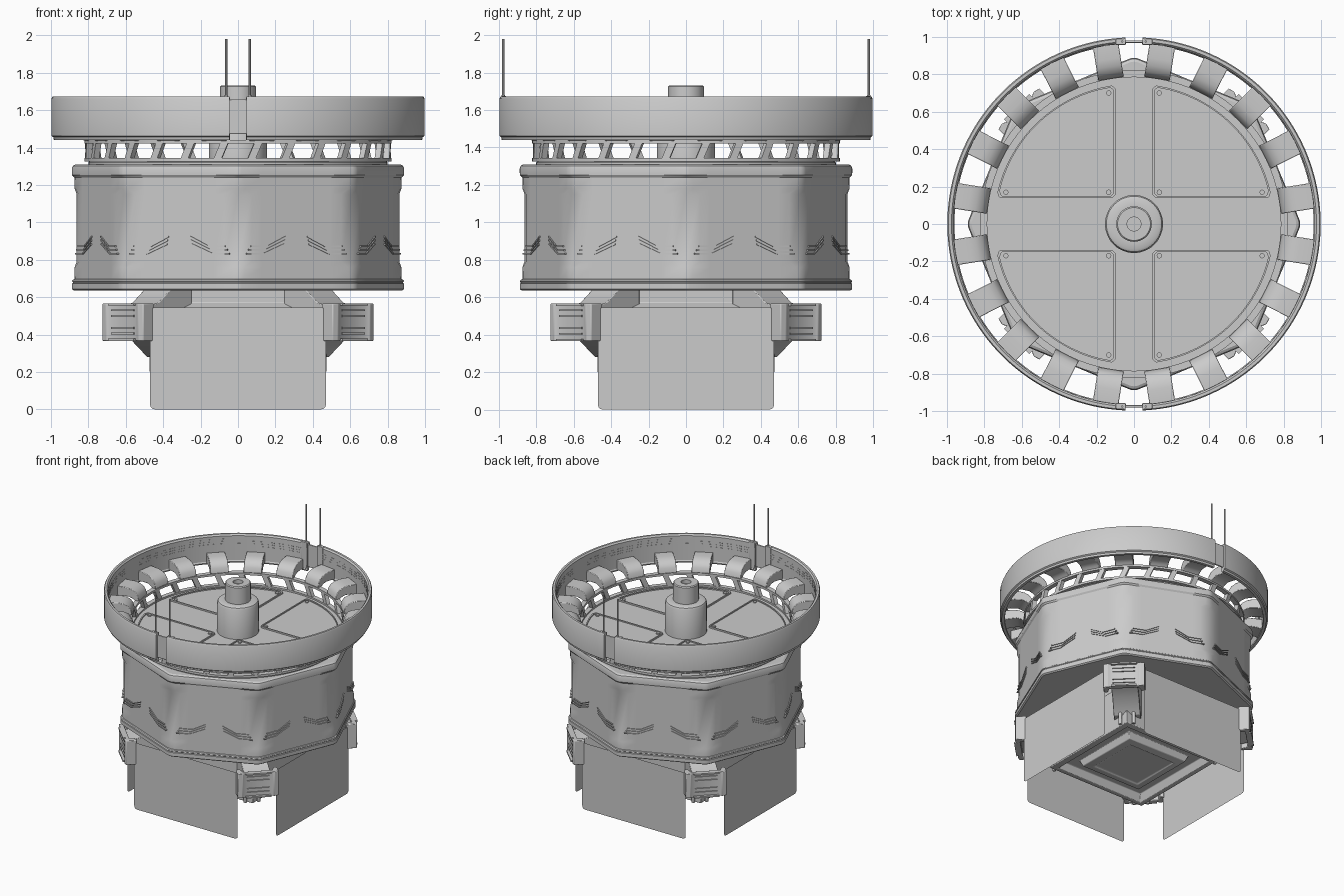
import bpy, bmesh
from math import sin, cos, pi, radians, asin, acos
from mathutils import Matrix, Vector

if "Cube" in bpy.data.objects:
    bpy.data.objects.remove(bpy.data.objects["Cube"])

I = Matrix.Identity(4)
FLAT = Matrix.Rotation(pi / 2, 4, 'X')      # lays a prism profile down into plan
SIDE = Matrix.Rotation(pi / 2, 4, 'Z')      # turns a prism profile to run radially


def T(x, y, z):
    return Matrix.Translation((x, y, z))


def at(deg, r=0, z=0):
    """Frame at a bearing round the axis: local -Y points outward, X is tangent."""
    return Matrix.Rotation(radians(deg), 4, 'Z') @ T(0, -r, z)


def stitch(bm, rings, wrap_u, wrap_v, caps):
    """Skin a list of vertex rings."""
    n, m = len(rings), len(rings[0])
    for i in range(n if wrap_u else n - 1):
        for j in range(m if wrap_v else m - 1):
            a, b = rings[i], rings[(i + 1) % n]
            k = (j + 1) % m
            bm.faces.new((a[j], a[k], b[k], b[j]))
    if caps:
        bm.faces.new(rings[0])
        bm.faces.new(rings[-1])


def prism(bm, pts, d, M=I):
    """Profile in local XZ, extruded by d along local Y (centred)."""
    stitch(bm, [[bm.verts.new(M @ Vector((u, y, v))) for u, v in pts] for y in (-d / 2, d / 2)],
           False, True, True)


def box(bm, sx, sy, sz, M=I):
    x, z = sx / 2, sz / 2
    prism(bm, [(-x, -z), (x, -z), (x, z), (-x, z)], sy, M)


def lathe(bm, prof, n=96, a0=0, a1=360, closed=True, M=I):
    """Revolve (r, z) points; open profiles get end discs."""
    full = a1 - a0 == 360
    angs = [radians(a0 + (a1 - a0) * i / (n if full else n - 1)) for i in range(n)]
    if closed:
        rings = [[bm.verts.new(M @ Vector((r * cos(a), r * sin(a), z))) for r, z in prof] for a in angs]
        stitch(bm, rings, full, True, not full)
    else:
        rings = [[bm.verts.new(M @ Vector((r * cos(a), r * sin(a), z))) for a in angs] for r, z in prof]
        stitch(bm, rings, False, True, True)


def cyl(bm, r, z0, z1, n=12, M=I):
    lathe(bm, [(r, z0), (r, z1)], n, closed=False, M=M)


def finish(name, bm, angle=30, bevel=0):
    bmesh.ops.recalc_face_normals(bm, faces=bm.faces[:])
    me = bpy.data.meshes.new(name)
    bm.to_mesh(me)
    bm.free()
    ob = bpy.data.objects.new(name, me)
    bpy.context.collection.objects.link(ob)
    bpy.ops.object.select_all(action='DESELECT')
    ob.select_set(True)
    bpy.context.view_layer.objects.active = ob
    bpy.ops.object.shade_smooth_by_angle(angle=radians(angle))
    if bevel:
        b = ob.modifiers.new("edge_bevel", 'BEVEL')
        b.width, b.segments, b.limit_method = bevel, 2, 'ANGLE'
    return ob


# Octagonal body: corners on the axes, blunted more deeply at mid height
def octagon(bm, R, z, c):
    out = []
    for k in range(8):
        p, q, s = [Vector((R * cos(a), R * sin(a), z)) for a in [(k + j) * pi / 4 for j in (-1, 0, 1)]]
        u, w = (p - q).normalized(), (s - q).normalized()
        e, f = q + u * c, q + w * c
        out += [bm.verts.new(v) for v in (q + u * .14, e, (e + f) / 2 * 0.7 + q * 0.3, f, q + w * .14)]
    return out


bm = bmesh.new()
stitch(bm, [octagon(bm, *s) for s in [
    (.882, .635, .02), (.893, .643, .02), (.893, .672, .02), (.888, .675, .02), (.888, .68, .02),
    (.893, .684, .02), (.89, .692, .02), (.884, .696, .035), (.884, .76, .04), (.884, .79, .08),
    (.884, 1.15, .08), (.884, 1.18, .04), (.884, 1.24, .035), (.893, 1.252, .02),
    (.894, 1.285, .02), (.888, 1.302, .02), (.873, 1.31, .02)]], False, True, True)
finish("octagonal_body", bm, 25)

# Bent vent strips on every face, two mirrored groups of three
bm = bmesh.new()
ap = .884 * cos(pi / 8)
for k in range(8):
    for s in (-1, 1):
        for i in range(3):
            z, o = .828 + i * .02, i * .012
            low = [(.29 - o, z), (.19 - o, z), (.07 - o / 3, z + .052)]
            pts = low + [(u, v + .008) for u, v in reversed(low)]
            prism(bm, [(s * u, v) for u, v in pts], .014, at(22.5 + 45 * k, ap))
finish("vent_strips", bm)

# Deck drum with quarter panels and screws
bm = bmesh.new()
lathe(bm, [(.8, 1.30), (.8, 1.32), (.79, 1.33)], closed=False)
finish("deck", bm)
bm = bmesh.new()
screws = bmesh.new()
a0, a1 = asin(.17 / .75), acos(.12 / .75)
panel = [(.115, .14), (.715, .14), (.725, .15)]
panel += [(.75 * cos(a0 + (a1 - a0) * i / 16), .75 * sin(a0 + (a1 - a0) * i / 16)) for i in range(17)]
panel += [(.11, .735), (.1, .725), (.1, .155)]
inner = [(.37 + (x - .37) * .965, .4 + (y - .4) * .965) for x, y in panel]
for sx in (-1, 1):
    for sy in (-1, 1):
        M = Matrix.Diagonal((sx, sy, 1, 1))
        layers = [(panel, 1.322), (panel, 1.342), (inner, 1.342), (inner, 1.333)]  # rim, then sunk plate
        stitch(bm, [[bm.verts.new((sx * x, sy * y, z)) for x, y in p] for p, z in layers],
               False, True, True)
        for x, y in [(.135, .17), (.685, .17), (.135, .7)]:
            cyl(screws, .014, 1.325, 1.342, 12, T(sx * x, sy * y, 0))
finish("deck_panels", bm)
finish("deck_screws", screws)

# Central stepped hub
bm = bmesh.new()
lathe(bm, [(.155, 1.32), (.155, 1.57), (.148, 1.583), (.135, 1.59), (.095, 1.59), (.095, 1.725),
           (.088, 1.732), (.037, 1.732), (.037, 1.70)], 48, closed=False)
finish("centre_hub", bm)

# Window lattice: two hoops joined by bars, all leaning the same way
bm = bmesh.new()
for z0, z1 in ((1.325, 1.343), (1.422, 1.44)):
    lathe(bm, [(.785, z0), (.822, z0), (.822, z1), (.785, z1)])
for k in range(28):
    s, w = .018, .021
    prism(bm, [(-s - w, 1.34), (-s + w, 1.34), (s + w, 1.425), (s - w, 1.425)],
          .032, at(360 / 28 * (k + .5), .803))
finish("window_lattice", bm)

# Twenty curved brackets carrying the outer ring
bm = bmesh.new()
side = [(.967, 1.445), (.967, 1.53), (.89, 1.532), (.85, 1.525), (.815, 1.507), (.795, 1.48),
        (.786, 1.44), (.82, 1.435), (.84, 1.45), (.87, 1.46), (.93, 1.455)]
for k in range(20):
    prism(bm, [(-r, z) for r, z in side], .138, at(9 + 18 * k) @ SIDE)
finish("ring_brackets", bm, 35, .004)

# Outer ring in two halves with a lower lip
bm = bmesh.new()
for c in (0, 180):
    lathe(bm, [(.96, 1.45), (.963, 1.44), (.985, 1.44), (.988, 1.455), (.998, 1.462), (.998, 1.66),
               (.992, 1.672), (.976, 1.672), (.966, 1.66), (.966, 1.46)], 72, c - 87.4, c + 87.4)
finish("outer_ring", bm)

# Raised slot rows on the inner wall of the ring
bm = bmesh.new()
for k in range(80):
    if k % 20 in (0, 19):
        continue
    dz = .02 if 6 < k % 20 < 13 else 0
    for i in range(3):
        box(bm, .05, .004, .006, at(4.5 * k + 2.25, .966, 1.575 + dz + i * .02))
finish("ring_inner_slots", bm)

# Ring joints front and back, with twin aerials
bm = bmesh.new()
aerials = bmesh.new()
for a in (0, 180):
    box(bm, .12, .012, .185, at(a, .975, 1.565))
    for x in (-1, 1):
        box(bm, .055, .03, .215, at(a, .973, 1.566) @ T(x * .072, 0, 0))
        cyl(aerials, .009, 1.66, 1.68, 12, at(a, .976) @ T(x * .063, 0, 0))
        cyl(aerials, .006, 1.66, 1.98, 10, at(a, .976) @ T(x * .063, 0, 0))
finish("ring_joints", bm, bevel=.004)
finish("aerials", aerials)

# Square pedestal with stepped recess underneath
bm = bmesh.new()
rings = [[bm.verts.new((x * w, y * w, z)) for x, y in ((1, 1), (-1, 1), (-1, -1), (1, -1))]
         for w, z in [(.38, .64), (.38, .57), (.44, .54), (.44, .34), (.445, .2), (.4, .19),
                      (.375, .25), (.29, .25), (.27, .2), (.215, .19), (.2, .2)]]
stitch(bm, rings, False, True, True)
finish("pedestal", bm, bevel=.005)

# Diagonal struts, panel clamps and clamp ribs
struts, clamps, ribs = bmesh.new(), bmesh.new(), bmesh.new()
arm = [(.45, .64), (.61, .64), (.7, .57), (.85, .54), (.85, .4), (.71, .37), (.59, .28), (.45, .28)]
half = [(.09, -.005), (.12, .008), (.155, 0), (.155, -.08), (.125, -.08), (.11, -.03)]
plan = half + [(-u, v) for u, v in reversed(half)]
for k in range(4):
    a = 45 + 90 * k
    prism(struts, [(-r, z) for r, z in arm], .2, at(a) @ SIDE)
    for s in (-1, 1):
        cyl(struts, .014, .2, .3, 10, at(a, .6) @ T(s * .05, 0, 0))
    prism(clamps, plan, .2, at(a, .871, .466) @ FLAT)
    for z in (.372, .56):
        box(ribs, .19, .03, .012, at(a, .872, z))
    for z in (.405, .435, .5, .53):
        box(ribs, .17, .012, .01, at(a, .869, z))
finish("corner_struts", struts, bevel=.008)
finish("panel_clamps", clamps, bevel=.005)
finish("clamp_ribs", ribs)

# Four thin skirt panels, single sheets with rounded corners
bm = bmesh.new()
sheet = []
for cx, cz, q in ((.445, .52, 0), (-.445, .52, 90), (-.445, .025, 180), (.445, .025, 270)):
    sheet += [(cx + .025 * cos(radians(q + t)), cz + .025 * sin(radians(q + t))) for t in (0, 30, 60, 90)]
for k in range(4):
    pts = [at(90 * k, .675) @ Vector((x, 0, z)) for x, z in sheet]
    bm.faces.new([bm.verts.new([round(c, 4) for c in p]) for p in pts])
finish("skirt_panels", bm)
